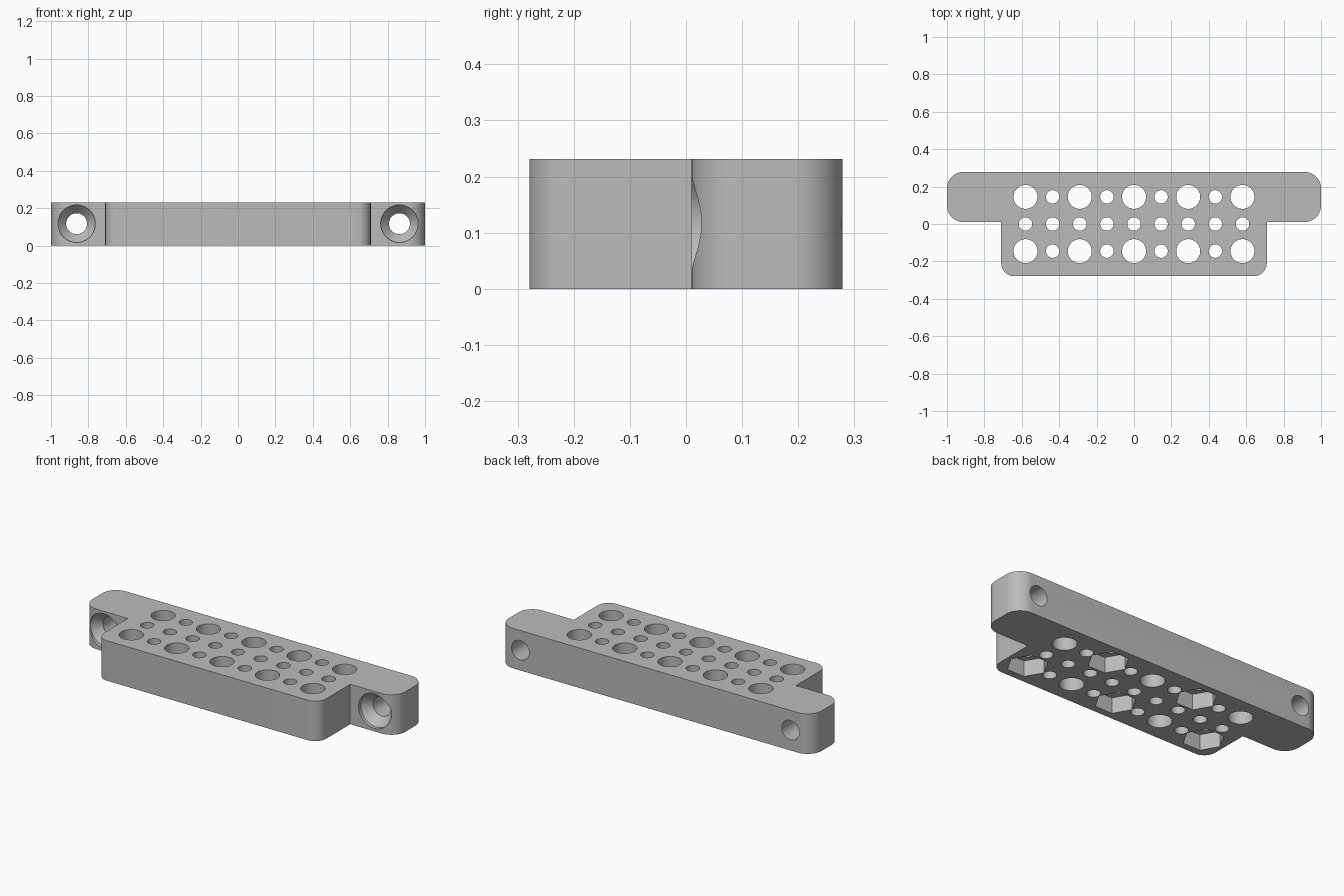
import bpy
import bmesh
from math import sin, cos, pi, radians
from mathutils import Matrix, Vector

cube = bpy.data.objects.get("Cube")
if cube:
    bpy.data.objects.remove(cube, do_unlink=True)

HEIGHT = 0.231
BACK, FRONT, EAR_FRONT = 0.279, -0.279, 0.01
BODY_X, PITCH = 0.71, 0.145

grey = bpy.data.materials.new("plain grey")
grey.use_nodes = True
colour = (0.5, 0.5, 0.5, 1)
grey.diffuse_color = colour
grey.node_tree.nodes["Principled BSDF"].inputs["Base Color"].default_value = colour


def make_object(name, bm):
    bmesh.ops.recalc_face_normals(bm, faces=bm.faces)
    mesh = bpy.data.meshes.new(name)
    bm.to_mesh(mesh)
    bm.free()
    mesh.materials.append(grey)
    obj = bpy.data.objects.new(name, mesh)
    bpy.context.collection.objects.link(obj)
    return obj


def add_prism(bm, x, y, radius, sides, low, high):
    """Upright prism; its first corner points along x."""
    ring = [bm.verts.new((x + radius * cos(2 * pi * i / sides),
                          y + radius * sin(2 * pi * i / sides), low)) for i in range(sides)]
    extrude_up(bm, bm.faces.new(ring), high - low)


def extrude_up(bm, face, height):
    result = bmesh.ops.extrude_face_region(bm, geom=[face], use_keep_orig=True)
    verts = [v for v in result["geom"] if isinstance(v, bmesh.types.BMVert)]
    bmesh.ops.translate(bm, verts=verts, vec=(0, 0, height))


def corner(x, y, radius, start):
    """Quarter-circle fillet around a centre."""
    return [(x + radius * cos(start + pi / 2 * i / 12),
             y + radius * sin(start + pi / 2 * i / 12)) for i in range(13)]


# Plate with two mounting ears: right half outline, mirrored
r_body, r_ear = 0.07, 0.09
half = corner(BODY_X - r_body, FRONT + r_body, r_body, -pi / 2)
half.append((BODY_X, EAR_FRONT))
half += corner(1 - r_ear, EAR_FRONT + r_ear, r_ear, -pi / 2)
half += corner(1 - r_ear, BACK - r_ear, r_ear, 0)
outline = half + [(-x, y) for x, y in reversed(half)]
bm = bmesh.new()
extrude_up(bm, bm.faces.new([bm.verts.new((x, y, 0)) for x, y in outline]), HEIGHT)
plate = make_object("mounting_plate", bm)

# Grid of through holes, large ones alternating on the outer rows
bm = bmesh.new()
for row in (-1, 0, 1):
    for col in range(-4, 5):
        large = row != 0 and col % 2 == 0
        add_prism(bm, col * PITCH, row * PITCH, 0.064 if large else 0.036,
                  40 if large else 28, -0.1, HEIGHT + 0.1)
holes = make_object("grid_hole_cutter", bm)

# Hexagonal nut pockets in the underside, in a staggered pattern
bm = bmesh.new()
for col, row in ((-4, -1), (0, -1), (4, -1), (-2, 1), (2, 1)):
    add_prism(bm, col * PITCH, row * PITCH, 0.108, 6, -0.1, 0.09)
pockets = make_object("nut_pocket_cutter", bm)

# Countersunk screw holes running front to back through the ears
profile = [(0.1, -0.2), (0.1, EAR_FRONT + 0.02), (0.056, EAR_FRONT + 0.07), (0.056, 0.4)]
bm = bmesh.new()
for side in (-1, 1):
    rings = [[bm.verts.new((side * 0.863 + r * cos(2 * pi * i / 40), y,
                            0.117 + r * sin(2 * pi * i / 40))) for i in range(40)]
             for r, y in profile]
    for a, b in zip(rings, rings[1:]):
        for i in range(40):
            j = (i + 1) % 40
            bm.faces.new((a[i], a[j], b[j], b[i]))
    bm.faces.new(rings[0])
    bm.faces.new(rings[-1])
screws = make_object("screw_hole_cutter", bm)

# Cut everything out of the plate
bpy.ops.object.select_all(action='DESELECT')
plate.select_set(True)
bpy.context.view_layer.objects.active = plate
for cutter in (holes, pockets, screws):
    cutter.hide_render = True
    mod = plate.modifiers.new(cutter.name, 'BOOLEAN')
    mod.operation = 'DIFFERENCE'
    mod.solver = 'EXACT'
    mod.object = cutter
    bpy.ops.object.modifier_apply(modifier=mod.name)
    bpy.data.objects.remove(cutter, do_unlink=True)

bpy.ops.object.shade_smooth_by_angle(angle=radians(25))
